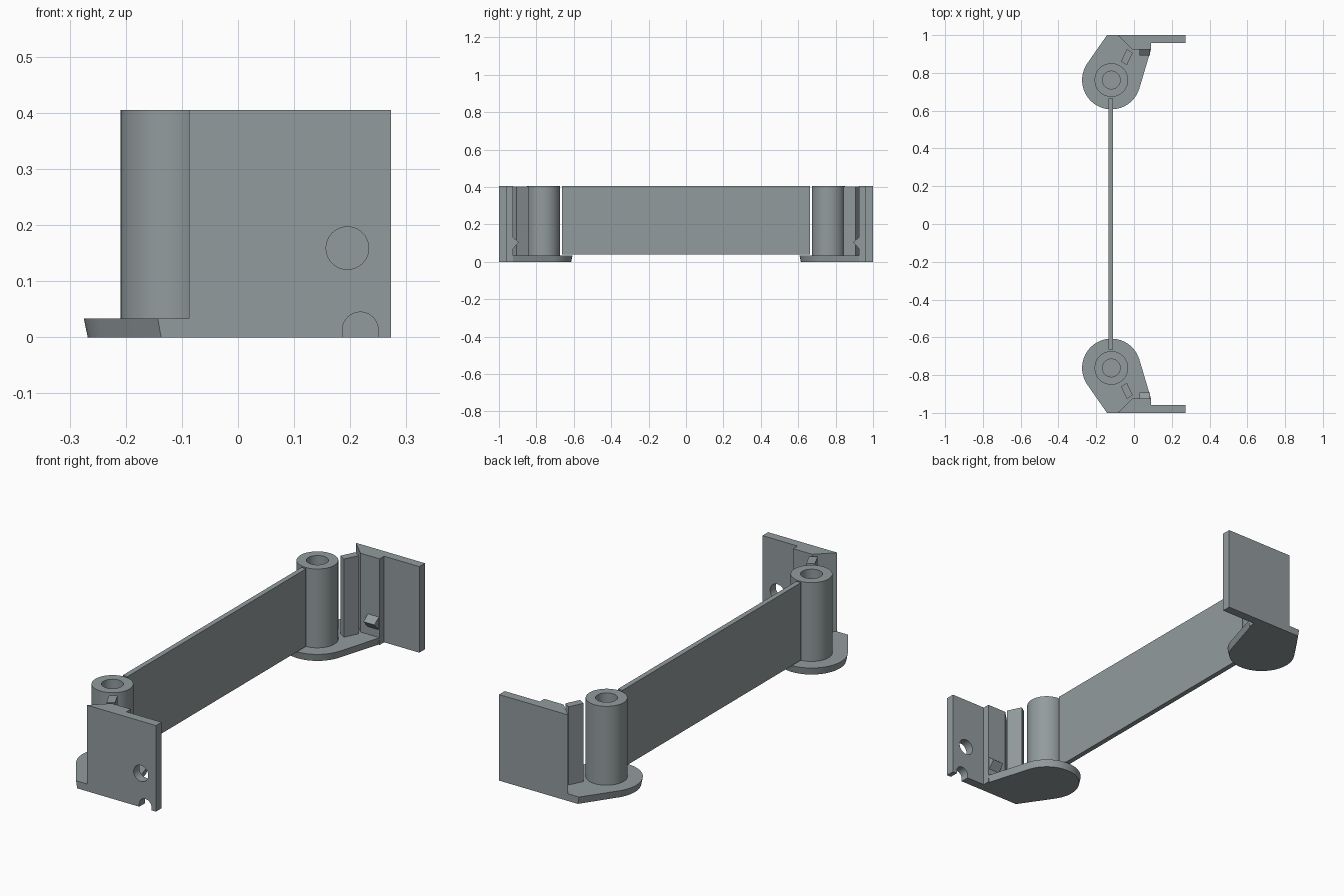
import bpy, bmesh, math
from mathutils import Vector

if "Cube" in bpy.data.objects:
    bpy.data.objects.remove(bpy.data.objects["Cube"])

grey = bpy.data.materials.new("blue_grey")
grey.diffuse_color = (0.29, 0.33, 0.34, 1)
grey.use_nodes = True
grey.node_tree.nodes["Principled BSDF"].inputs["Base Color"].default_value = grey.diffuse_color

H = 0.405               # overall height
BASE = 0.034            # base plate thickness
CX, CY = -0.12, 0.762   # post centre


def finish(name, bm, smooth=False):
    bmesh.ops.recalc_face_normals(bm, faces=bm.faces)
    me = bpy.data.meshes.new(name)
    bm.to_mesh(me)
    bm.free()
    me.materials.append(grey)
    ob = bpy.data.objects.new(name, me)
    bpy.context.collection.objects.link(ob)
    bpy.ops.object.select_all(action='DESELECT')
    bpy.context.view_layer.objects.active = ob
    ob.select_set(True)
    if smooth:
        bpy.ops.object.shade_smooth_by_angle(angle=math.radians(30))
    return ob


def loft(name, a, b, smooth=False):
    """Solid between two matching 3D outlines."""
    bm = bmesh.new()
    va = [bm.verts.new(p) for p in a]
    vb = [bm.verts.new(p) for p in b]
    bm.faces.new(va)
    bm.faces.new(vb)
    n = len(a)
    for i in range(n):
        j = (i + 1) % n
        bm.faces.new((va[i], va[j], vb[j], vb[i]))
    return finish(name, bm, smooth)


def prism(name, pts, s, z0, z1):
    return loft(name, [(x, s * y, z0) for x, y in pts], [(x, s * y, z1) for x, y in pts])


def base_outline(r, p, q):
    """Rounded lobe around the post, tangent to corners p and q."""
    c = Vector((CX, CY))
    vp, vq = Vector(p) - c, Vector(q) - c
    a0 = math.atan2(vp.y, vp.x) + math.acos(r / vp.length)
    a1 = math.atan2(vq.y, vq.x) - math.acos(r / vq.length) + 2 * math.pi
    n = 32
    arc = [(CX + r * math.cos(a0 + (a1 - a0) * i / n),
            CY + r * math.sin(a0 + (a1 - a0) * i / n)) for i in range(n + 1)]
    return [p] + arc + [q, (-0.01, 0.925), (-0.087, 1)]


def tube(name, s, r_in, r_out, z0, z1, n=48):
    bm = bmesh.new()
    prof = [(r_out, z0), (r_out, z1), (r_in, z1), (r_in, z0)]
    rings = [[bm.verts.new((CX + r * math.cos(2 * math.pi * i / n),
                            s * CY + r * math.sin(2 * math.pi * i / n), z))
              for i in range(n)] for r, z in prof]
    for k in range(4):
        a, b = rings[k], rings[(k + 1) % 4]
        for i in range(n):
            j = (i + 1) % n
            bm.faces.new((a[i], a[j], b[j], b[i]))
    return finish(name, bm, True)


def cut(target, xz):
    """Cut an outline in the x-z plane through the front wall."""
    cutter = loft("cutter", [(x, -1.1, z) for x, z in xz], [(x, -0.93, z) for x, z in xz])
    mod = target.modifiers.new("cut", 'BOOLEAN')
    mod.operation = 'DIFFERENCE'
    mod.solver = 'EXACT'
    mod.object = cutter
    bpy.context.view_layer.objects.active = target
    bpy.ops.object.modifier_apply(modifier=mod.name)
    bpy.data.objects.remove(cutter)


def arc_pts(cx, cz, r, a, n):
    return [(cx + r * math.cos(a * i / n), cz + r * math.sin(a * i / n)) for i in range(n + 1)]


# End brackets, mirrored front and back
walls = {}
for side, s in (("front", -1), ("back", 1)):
    # stepped wall with a slanted end
    walls[side] = prism(side + "_wall",
                        [(-0.087, 1), (-0.01, 0.925), (0.09, 0.925),
                         (0.09, 0.958), (0.273, 0.958), (0.273, 1)], s, 0, H)
    # base plate, slightly narrower underneath
    low = base_outline(0.148, (-0.137, 1), (0.084, 0.925))
    top = base_outline(0.155, (-0.143, 1), (0.09, 0.925))
    loft(side + "_base", [(x, s * y, 0) for x, y in low],
         [(x, s * y, BASE) for x, y in top], True)
    # hollow hinge post
    tube(side + "_post", s, 0.047, 0.089, BASE, H)
    # thin guide fin beside the post
    prism(side + "_fin", [(-0.037, 0.926), (-0.006, 0.906), (-0.038, 0.841), (-0.069, 0.861)],
          s, BASE, H - 0.003)
    # small wedge catch on the inner wall face
    tri = [(0.925, 0.13), (0.893, 0.105), (0.925, 0.07)]
    loft(side + "_catch", [(0.028, s * y, z) for y, z in tri],
         [(0.085, s * y, z) for y, z in tri])

# Round hole and bottom notch in the front wall only
cut(walls["front"], arc_pts(0.195, 0.159, 0.038, 2 * math.pi, 40)[:-1])
cut(walls["front"], [(0.186, -0.05), (0.25, -0.05)] + arc_pts(0.218, 0.013, 0.032, math.pi, 20))
bpy.ops.object.select_all(action='DESELECT')
walls["front"].select_set(True)
bpy.context.view_layer.objects.active = walls["front"]
bpy.ops.object.shade_smooth_by_angle(angle=math.radians(30))

# Long thin panel between the posts
prism("long_panel", [(-0.134, -0.664), (-0.11, -0.664), (-0.11, 0.664), (-0.134, 0.664)], 1, 0.04, H)
